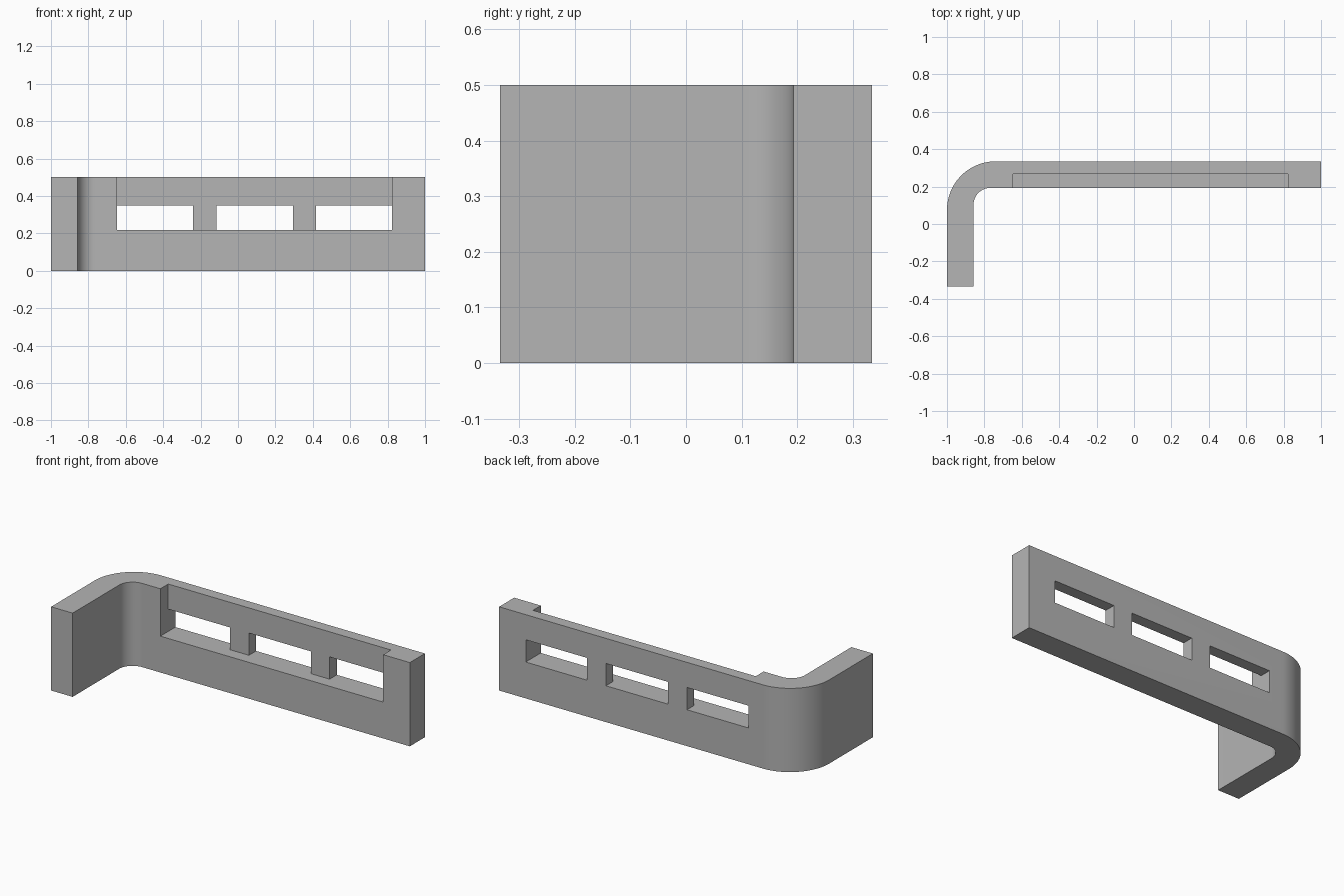
import bpy, bmesh, math

if "Cube" in bpy.data.objects:
    bpy.data.objects.remove(bpy.data.objects["Cube"], do_unlink=True)

HEIGHT = 0.5
BACK, INNER = 0.335, 0.193      # back and front faces of the long bar
ARM_IN = -0.858                 # inner face of the short arm

grey = bpy.data.materials.new("plain grey")
grey.use_nodes = True
colour = (0.46, 0.46, 0.46, 1)
grey.diffuse_color = colour
grey.node_tree.nodes["Principled BSDF"].inputs["Base Color"].default_value = colour


def arc(cx, cy, r, start, end, steps=24):
    angles = [math.radians(start + (end - start) * i / steps) for i in range(steps + 1)]
    return [(cx + r * math.cos(a), cy + r * math.sin(a)) for a in angles]


def prism(name, outline, z0, z1):
    """Extrude a counter-clockwise outline upwards."""
    bm = bmesh.new()
    face = bm.faces.new([bm.verts.new((x, y, z0)) for x, y in outline])
    top = bmesh.ops.extrude_face_region(bm, geom=[face])["geom"]
    bmesh.ops.translate(bm, vec=(0, 0, z1 - z0),
                        verts=[v for v in top if isinstance(v, bmesh.types.BMVert)])
    bmesh.ops.recalc_face_normals(bm, faces=bm.faces)
    mesh = bpy.data.meshes.new(name)
    bm.to_mesh(mesh)
    bm.free()
    mesh.materials.append(grey)
    obj = bpy.data.objects.new(name, mesh)
    bpy.context.collection.objects.link(obj)
    return obj


def cut(target, x0, x1, y0, y1, z0, z1):
    cutter = prism("cutter", [(x0, y0), (x1, y0), (x1, y1), (x0, y1)], z0, z1)
    cutter.hide_render = True
    mod = target.modifiers.new("cut", 'BOOLEAN')
    mod.operation, mod.solver, mod.object = 'DIFFERENCE', 'EXACT', cutter
    bpy.ops.object.modifier_apply(modifier=mod.name)
    bpy.data.objects.remove(cutter, do_unlink=True)


# L-shaped bracket with a rounded corner
r_out, r_in = 0.26, 0.09
outline = [(-1, -BACK), (ARM_IN, -BACK)]
outline += arc(ARM_IN + r_in, INNER - r_in, r_in, 180, 90)
outline += [(1, INNER), (1, BACK)]
outline += arc(-1 + r_out, BACK - r_out, r_out, 90, 180)
bracket = prism("bracket", outline, 0, HEIGHT)
bpy.context.view_layer.objects.active = bracket
bracket.select_set(True)

# Recess open to the front and top
cut(bracket, -0.648, 0.824, 0.15, 0.267, 0.217, 0.6)

# Three slots through the thin back wall
for x0, x1 in ((-0.648, -0.241), (-0.115, 0.294), (0.418, 0.824)):
    cut(bracket, x0, x1, 0.23, 0.4, 0.217, 0.35)

bpy.ops.object.shade_smooth_by_angle(angle=math.radians(30))
